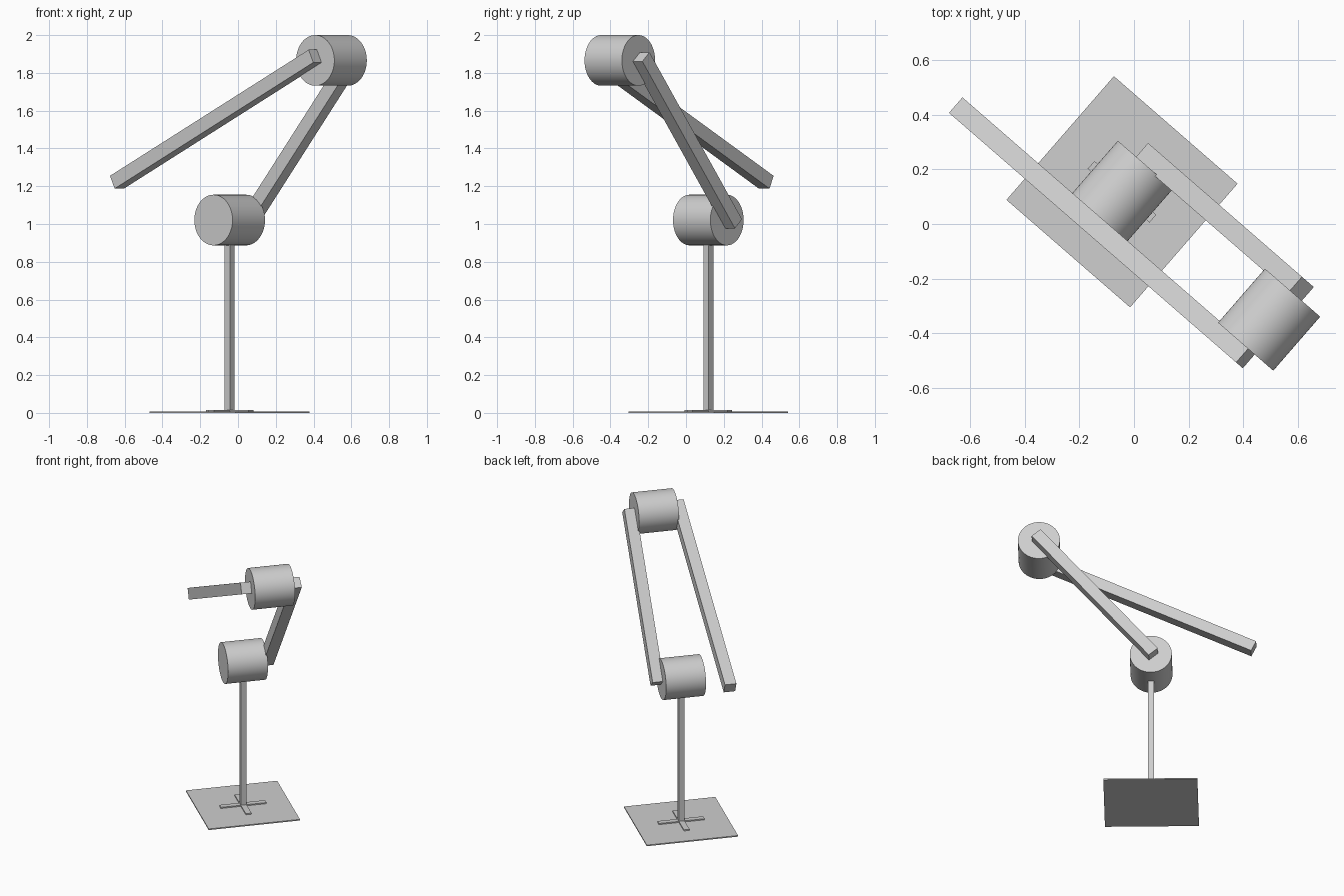
import bpy, bmesh, math
from mathutils import Matrix, Vector

if "Cube" in bpy.data.objects:
    bpy.data.objects.remove(bpy.data.objects["Cube"])

grey = bpy.data.materials.new("light grey")
grey.diffuse_color = (0.62, 0.62, 0.62, 1)
grey.use_nodes = True
grey.node_tree.nodes["Principled BSDF"].inputs["Base Color"].default_value = grey.diffuse_color

# Whole lamp is turned about the post: local x runs along the arms, local y along the joint axes
FRAME = Matrix.Translation((-0.044, 0.118, 0)) @ Matrix.Rotation(math.radians(-41), 4, 'Z')


def finish(name, bm, matrix):
    bm.transform(FRAME @ matrix)
    mesh = bpy.data.meshes.new(name)
    bm.to_mesh(mesh)
    bm.free()
    mesh.materials.append(grey)
    obj = bpy.data.objects.new(name, mesh)
    bpy.context.collection.objects.link(obj)
    return obj


def box(name, size, centre, pitch=0):
    bm = bmesh.new()
    bmesh.ops.create_cube(bm, size=1)
    bmesh.ops.scale(bm, vec=Vector(size), verts=bm.verts)
    tilt = Matrix.Rotation(math.radians(-pitch), 4, 'Y')
    return finish(name, bm, Matrix.Translation(centre) @ tilt)


def drum(name, centre, radius=0.134, length=0.262):
    bm = bmesh.new()
    bmesh.ops.create_cone(bm, cap_ends=True, segments=64, radius1=radius,
                          radius2=radius, depth=length)
    turn = Matrix.Rotation(math.radians(90), 4, 'X')
    obj = finish(name, bm, Matrix.Translation(centre) @ turn)
    bpy.ops.object.select_all(action='DESELECT')
    obj.select_set(True)
    bpy.context.view_layer.objects.active = obj
    bpy.ops.object.shade_smooth_by_angle(angle=math.radians(30))


# Base plate with a flat cross foot, and the post
box("base_plate", (0.6, 0.6, 0.008), (0, 0, 0.004))
box("foot_bar_long", (0.3, 0.0375, 0.011), (0, 0, 0.0105))
box("foot_bar_cross", (0.0375, 0.3, 0.011), (0, 0, 0.0105))
box("post", (0.0375, 0.0375, 0.92), (0, 0, 0.468))

# Joint drums
drum("lower_joint", (0, 0, 1.021))
drum("upper_joint", (0.714, 0, 1.866))

# Arms on opposite ends of the drums
box("lower_arm", (1.157, 0.075, 0.075), (0.357, 0.16, 1.443), 49.8)
box("upper_arm", (1.545, 0.075, 0.075), (0.045, -0.16, 1.555), 25.6)
